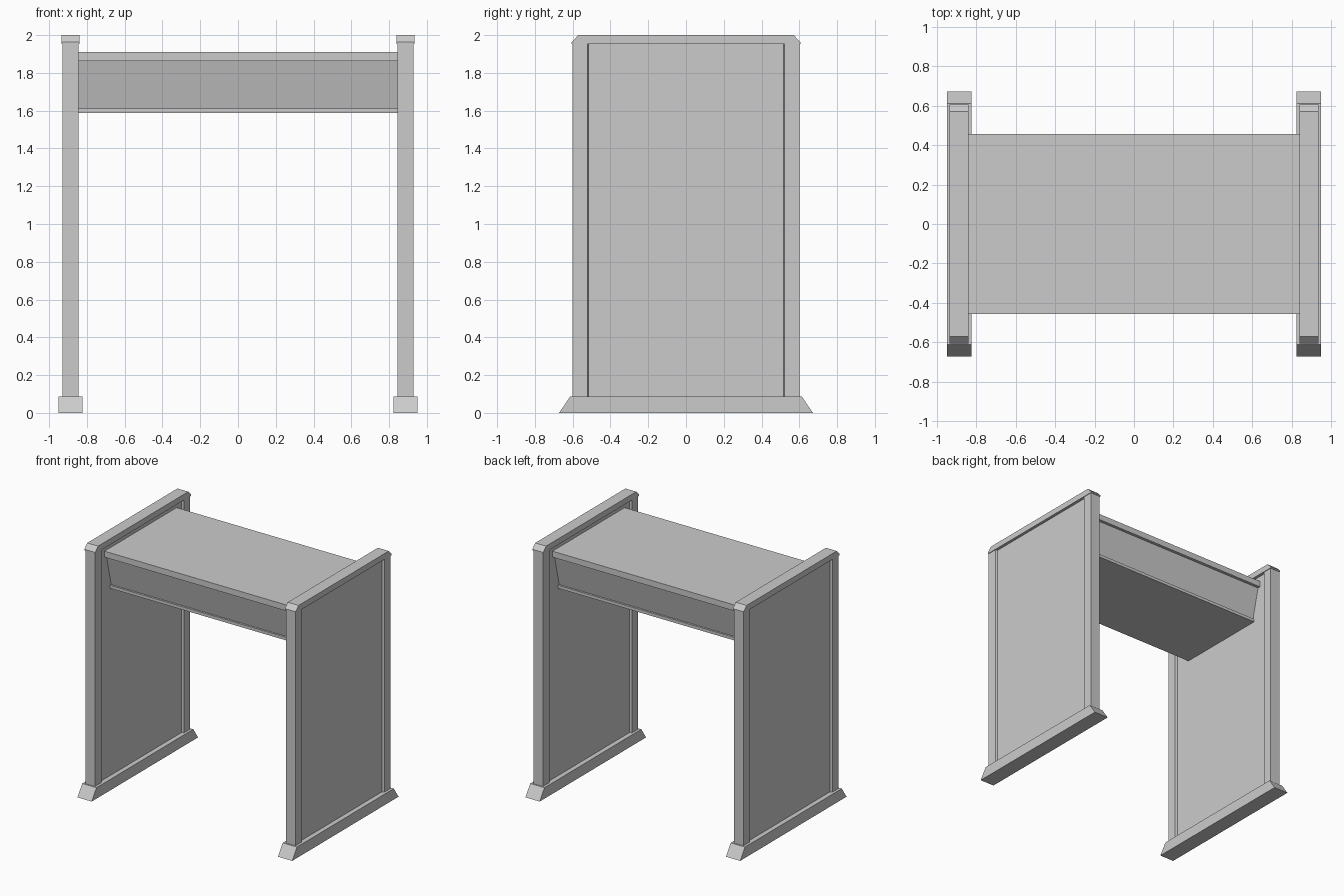
import bpy, bmesh
from mathutils import Vector

if "Cube" in bpy.data.objects:
    bpy.data.objects.remove(bpy.data.objects["Cube"])


def prism(name, profile, axis, lo, hi):
    """Extrude a closed 2D profile along an axis: 'x' takes (y, z), 'z' takes (x, y)."""
    bm = bmesh.new()

    def point(p, t):
        return Vector((t, p[0], p[1])) if axis == 'x' else Vector((p[0], p[1], t))

    face = bm.faces.new([bm.verts.new(point(p, lo)) for p in profile])
    ext = bmesh.ops.extrude_face_region(bm, geom=[face])
    moved = [g for g in ext['geom'] if isinstance(g, bmesh.types.BMVert)]
    shift = point((0, 0), hi) - point((0, 0), lo)
    bmesh.ops.translate(bm, verts=moved, vec=shift)
    bmesh.ops.recalc_face_normals(bm, faces=bm.faces)
    mesh = bpy.data.meshes.new(name)
    bm.to_mesh(mesh)
    bm.free()
    obj = bpy.data.objects.new(name, mesh)
    bpy.context.collection.objects.link(obj)
    return obj


def mirrored(half):
    """Complete a profile given on its positive-first-coordinate side."""
    return half + [(-a, b) for a, b in reversed(half)]


CX = 0.887      # centre of each side wall
POST = 0.0425   # half thickness of the end posts
PANEL = 0.025   # half thickness of the recessed panel

for side, s in (("left", -1), ("right", 1)):
    cx = s * CX
    # wall: two end posts joined by a thinner panel, one H-shaped section
    half = [(POST, -0.602), (POST, -0.522), (PANEL, -0.517),
            (PANEL, 0.517), (POST, 0.522), (POST, 0.602)]
    wall = [(cx + x, y) for x, y in mirrored(half)]
    prism(side + "_wall", wall, 'z', 0.08, 1.96)
    # foot with sloped ends
    foot = mirrored([(0.672, 0.0), (0.612, 0.088)])
    prism(side + "_foot", foot, 'x', cx - 0.063, cx + 0.063)
    # top rail with chamfered ends
    rail = mirrored([(0.606, 1.953), (0.606, 1.963), (0.57, 2.0)])
    prism(side + "_top_rail", rail, 'x', cx - 0.048, cx + 0.048)

# overhead box: lipped lid, inward sloping faces, lipped floor
box = mirrored([(0.387, 1.587), (0.387, 1.611), (0.372, 1.611),
                (0.432, 1.862), (0.456, 1.862), (0.456, 1.91)])
prism("overhead_box", box, 'x', -CX + PANEL - 0.005, CX - PANEL + 0.005)
